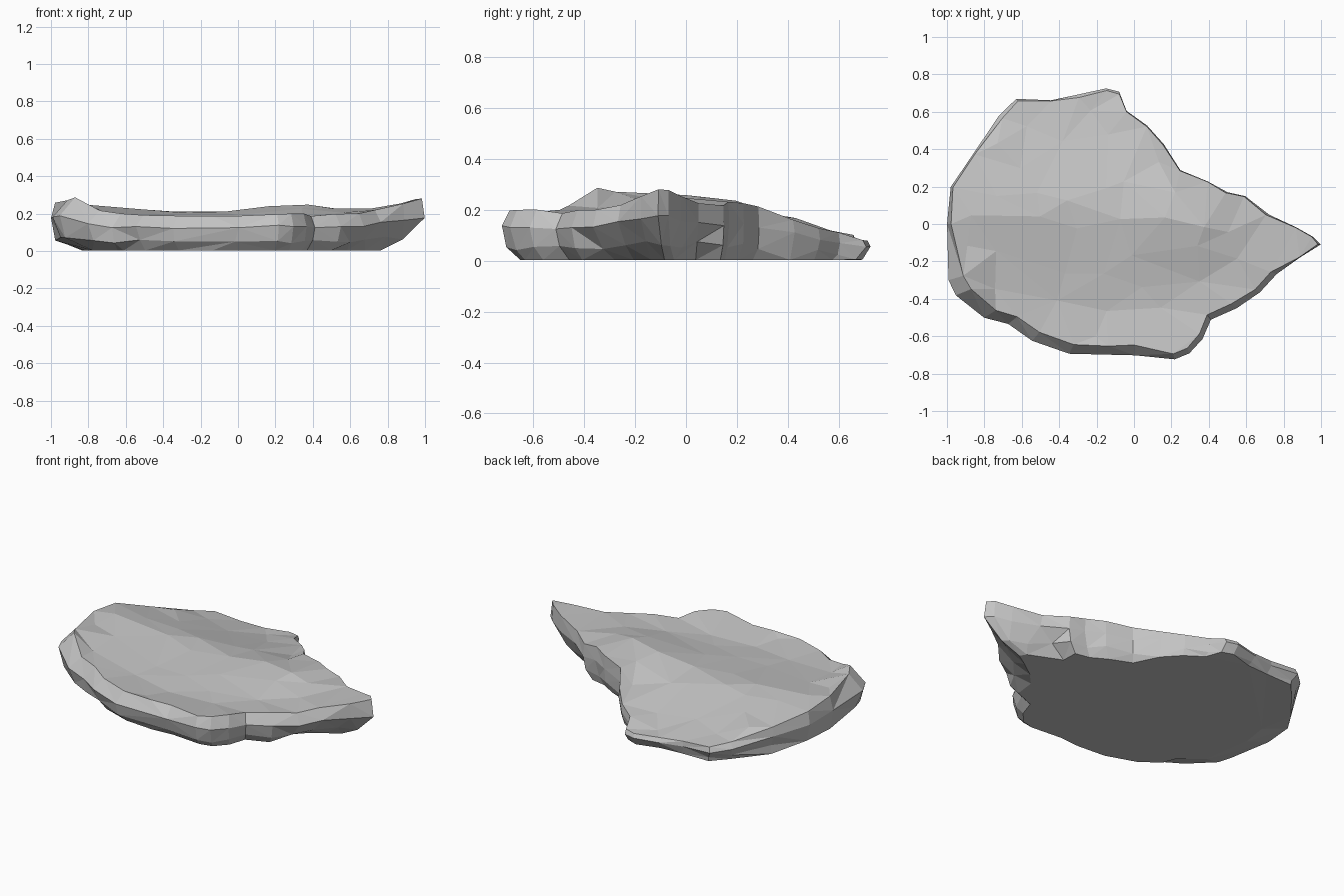
import bpy
import bmesh
import math
import random
from mathutils import Vector
from mathutils.geometry import delaunay_2d_cdt

random.seed(4)
if "Cube" in bpy.data.objects:
    bpy.data.objects.remove(bpy.data.objects["Cube"], do_unlink=True)

# Stone colour
stone = bpy.data.materials.new("pale grey stone")
stone.use_nodes = True
colour = (0.55, 0.55, 0.55, 1)
stone.diffuse_color = colour
stone.node_tree.nodes["Principled BSDF"].inputs["Base Color"].default_value = colour

# Rim of the slab: x, y and lip height in hundredths, running clockwise
RIM = [
    (-99, 20, 24), (-87, 38, 18), (-72, 58, 12), (-63, 67, 10), (-45, 67, 9),
    (-30, 69, 8), (-15, 73, 8), (-8, 71, 8), (-4, 61, 11), (7, 53, 13),
    (16, 43, 16), (25, 29, 21), (40, 23, 23), (50, 17, 23), (60, 15, 22),
    (72, 5, 23), (88, -2, 25), (97, -7, 28), (100, -11, 28), (90, -18, 25),
    (77, -27, 22), (68, -37, 20), (55, -45, 20), (41, -51, 19), (37, -62, 20),
    (30, -70, 20), (22, -73, 20), (0, -70, 19), (-15, -71, 19), (-35, -70, 19),
    (-55, -63, 19), (-68, -54, 20), (-80, -50, 22), (-95, -38, 29), (-99, -30, 27),
    (-100, 0, 26),
]
rim = [Vector(p) / 100 for p in RIM]
count = len(rim)


def jitter(amount):
    return random.uniform(-amount, amount)


def dish_height(x, y):
    """Low ridge across the middle, falling gently forward and more to the back."""
    slope = 0.25 * (y - 0.08) if y > 0.08 else 0.11 * (0.08 - y)
    swell = 0.05 * math.exp(-((x - 0.3) ** 2 + (y - 0.05) ** 2) / 0.045)
    return 0.214 - slope + 0.05 * x * x + swell


def top_inset(p):
    """Front faces lean back more than the rear ones."""
    if p.y > -0.25:
        return 0.98
    return 0.92 if p.x < 0.1 else 0.95


def lower_inset(p):
    """The sides stay steep until close to the ground, except under the tip."""
    return 0.87 if p.x > 0.6 else 0.965


def base_inset(p):
    """The tip and the left end are undercut most."""
    if p.x > 0.6:
        return 0.76
    if p.x < -0.75 and p.y < 0.3:
        return 0.81
    return 0.95 if p.y > 0.3 else 0.9


bm = bmesh.new()


def side_ring(inset, level, wobble):
    ring = []
    for p in rim:
        s = inset(p) + jitter(wobble)
        ring.append(bm.verts.new((p.x * s, p.y * s, p.z * (level + jitter(wobble * 5)))))
    return ring


# Lip, broken sides and flat underside
lip = side_ring(top_inset, 1, 0.004)
waist = side_ring(lambda p: 0.995, 0.66, 0.008)
lower = side_ring(lower_inset, 0.27, 0.013)
base = side_ring(base_inset, 0, 0.01)
for v in base:
    v.co.z = 0.003
for upper, under in ((lip, waist), (waist, lower), (lower, base)):
    for i in range(count):
        j = (i + 1) % count
        bm.faces.new((upper[i], upper[j], under[j], under[i]))
bm.faces.new(base)

# Scattered points give the hollow top its uneven facets
flat = [v.co.xy for v in lip]
for i in range(-5, 6):
    for j in range(-4, 5):
        p = Vector((i * 0.18 + jitter(0.06), j * 0.16 + jitter(0.05)))
        if min((p - q).length for q in flat) > 0.07:
            flat.append(p)
edges = [(i, (i + 1) % count) for i in range(count)]
_, _, faces, sources, _, _ = delaunay_2d_cdt(flat, edges, [], 1, 0.0001)
top = dict(enumerate(lip))
for face in faces:
    corners = [sources[i][0] for i in face]
    for k in corners:
        if k not in top:
            p = flat[k]
            near = min(lip, key=lambda v: (v.co.xy - p).length)
            blend = math.exp(-((near.co.xy - p).length / 0.16) ** 2)
            z = dish_height(p.x, p.y) * (1 - blend) + near.co.z * blend
            top[k] = bm.verts.new((p.x, p.y, z + jitter(0.003)))
    bm.faces.new([top[k] for k in corners])
bmesh.ops.recalc_face_normals(bm, faces=bm.faces)
bmesh.ops.triangulate(bm, faces=bm.faces)

mesh = bpy.data.meshes.new("rock_slab")
bm.to_mesh(mesh)
bm.free()
mesh.materials.append(stone)
slab = bpy.data.objects.new("rock_slab", mesh)
bpy.context.collection.objects.link(slab)

# Merge small triangles into larger, irregular chipped facets
chip = slab.modifiers.new("chipped_facets", "DECIMATE")
chip.ratio = 0.88
